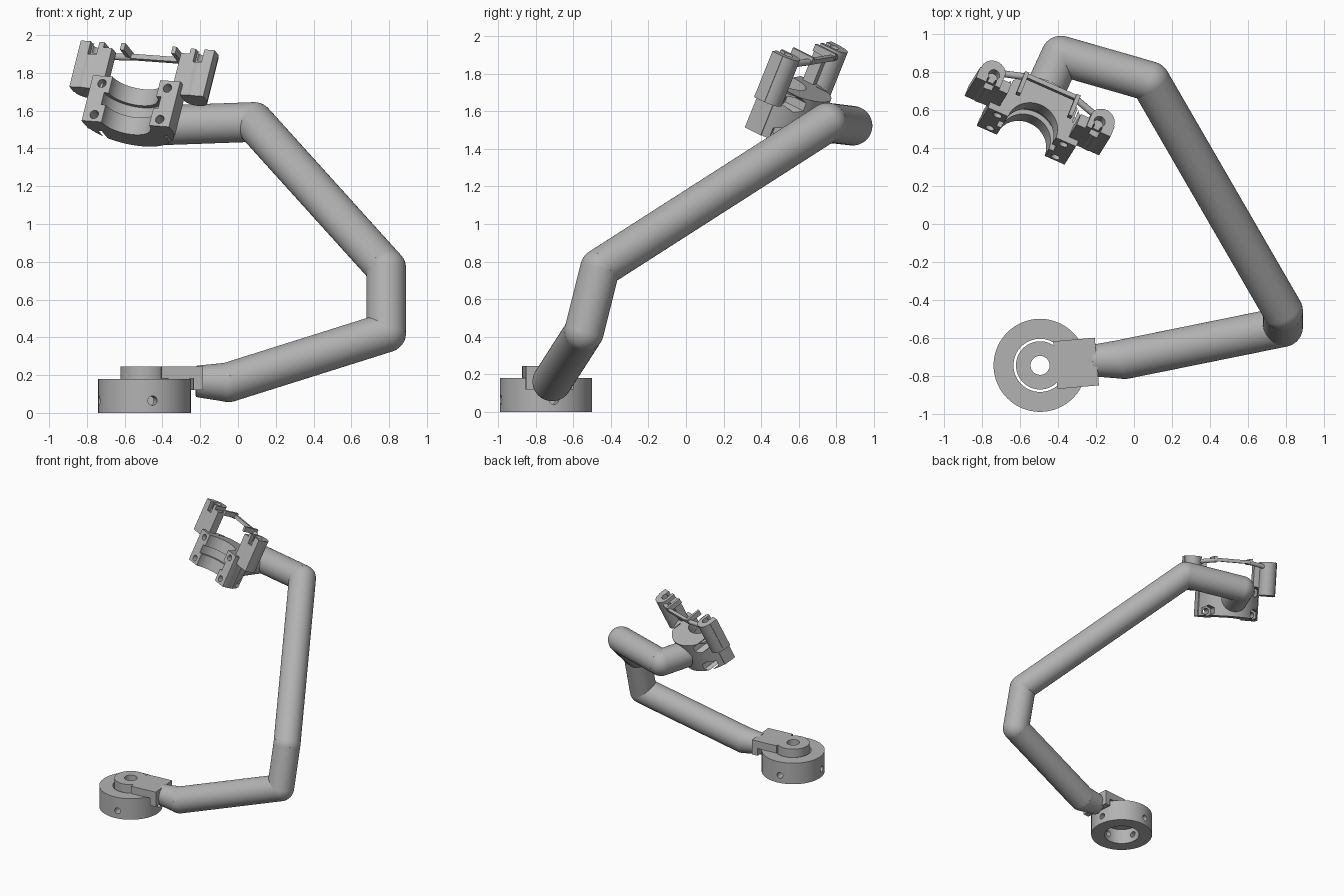
import bpy, bmesh, math
from mathutils import Vector, Matrix

cube = bpy.data.objects.get("Cube")
if cube:
    bpy.data.objects.remove(cube, do_unlink=True)

grey = bpy.data.materials.new("plain grey")
grey.use_nodes = True
COLOR = (0.45, 0.45, 0.45, 1)
grey.diffuse_color = COLOR
grey.node_tree.nodes["Principled BSDF"].inputs["Base Color"].default_value = COLOR

# Clamp frame: x across, y to the back, z along the bore
AXIS = Vector((0.226, 0.362, 0.904)).normalized()
ACROSS = Vector((0.911, -0.403, -0.067))
ACROSS = (ACROSS - AXIS * ACROSS.dot(AXIS)).normalized()
BACK = AXIS.cross(ACROSS)
CLAMP = Matrix((ACROSS, BACK, AXIS)).transposed().to_4x4()
CLAMP.translation = (-0.597, 0.415, 1.531)
WORLD = Matrix.Identity(4)


def finish(name, bm, frame=WORLD):
    bmesh.ops.recalc_face_normals(bm, faces=bm.faces)
    mesh = bpy.data.meshes.new(name)
    bm.to_mesh(mesh)
    bm.free()
    mesh.transform(frame)
    mesh.materials.append(grey)
    ob = bpy.data.objects.new(name, mesh)
    bpy.context.collection.objects.link(ob)
    return ob


def box(name, low, high, frame=WORLD):
    low, high = Vector(low), Vector(high)
    bm = bmesh.new()
    bmesh.ops.create_cube(bm, size=1)
    bmesh.ops.scale(bm, vec=high - low, verts=bm.verts)
    bmesh.ops.translate(bm, vec=(low + high) / 2, verts=bm.verts)
    return finish(name, bm, frame)


def rod(name, start, end, r1, r2=None, frame=WORLD, sides=48):
    start, end = Vector(start), Vector(end)
    way = end - start
    place = Matrix.Translation((start + end) / 2) @ way.to_track_quat("Z", "Y").to_matrix().to_4x4()
    bm = bmesh.new()
    bmesh.ops.create_cone(bm, cap_ends=True, segments=sides, radius1=r1,
                          radius2=r1 if r2 is None else r2, depth=way.length, matrix=place)
    return finish(name, bm, frame)


def ball(name, centre, radius):
    bm = bmesh.new()
    bmesh.ops.create_uvsphere(bm, u_segments=40, v_segments=24, radius=radius,
                              matrix=Matrix.Translation(centre))
    return finish(name, bm)


def combine(ob, others, operation="DIFFERENCE"):
    for other in others:
        mod = ob.modifiers.new("cut", "BOOLEAN")
        mod.operation, mod.solver, mod.object = operation, "EXACT", other
        bpy.context.view_layer.update()
        mesh = bpy.data.meshes.new_from_object(
            ob.evaluated_get(bpy.context.evaluated_depsgraph_get()))
        ob.modifiers.clear()
        ob.data = mesh
        bpy.data.objects.remove(other, do_unlink=True)
    return ob


# Base ring with screw holes, and the hub turning inside it
cx, cy = -0.495, -0.745
base = rod("base_ring", (cx, cy, 0), (cx, cy, 0.18), 0.245, sides=96)
cutters = [rod("bore", (cx, cy, -0.1), (cx, cy, 0.3), 0.14, sides=96)]
for angle in (10, 100, 190, 280):
    a = math.radians(angle)
    out = Vector((math.cos(a), math.sin(a), 0))
    mid = Vector((cx, cy, 0.065))
    cutters.append(rod("screw_hole", mid + out * 0.1, mid + out * 0.3, 0.025, sides=24))
combine(base, cutters)
hub = rod("hub", (cx, cy, 0.12), (cx, cy, 0.245), 0.127, sides=96)

# Bracket from the hub to the arm
turn = Matrix.Translation((cx, cy, 0)) @ Matrix.Rotation(math.radians(5), 4, "Z")
bracket = box("bracket", (0.08, -0.132, 0.182), (0.3, 0.12, 0.245), turn)
box("bracket_lip", (0.25, -0.132, 0.12), (0.3, 0.12, 0.185), turn)
combine(hub, [rod("hole", (cx, cy, 0), (cx, cy, 0.4), 0.05)])

# Bent tubular arm
R = 0.105
path = [(-0.05, -0.712, 0.162), (0.785, -0.543, 0.425), (0.785, -0.458, 0.765),
        (0.085, 0.752, 1.54), (-0.385, 0.887, 1.523), (-0.478, 0.685, 1.545)]
rod("arm_stub", (-0.22, -0.72, 0.167), path[0], 0.083, R)
for i, (p, q) in enumerate(zip(path, path[1:])):
    rod(f"arm_tube_{i + 1}", p, q, R)
    ball(f"arm_elbow_{i + 1}", p, R)

# Half-ring clamp body
H = 0.265
body = rod("clamp_body", (0, 0.03, 0), (0, 0.03, H), 0.255, frame=CLAMP, sides=96)
feet = box("feet", (-0.252, 0, 0), (0.252, 0.1, H), CLAMP)
combine(body, [feet], "UNION")
cutters = [box("front_cut", (-0.4, -0.4, -0.1), (0.4, 0, 0.5), CLAMP),
           rod("bore", (0, 0, -0.1), (0, 0, 0.5), 0.138, frame=CLAMP, sides=96),
           rod("groove", (0, 0, 0.1), (0, 0, 0.17), 0.165, frame=CLAMP, sides=96)]
for x in (-0.19, 0.19):
    for z in (0.04, 0.222):
        cutters.append(rod("bolt_hole", (x, -0.1, z), (x, 0.4, z), 0.024, frame=CLAMP, sides=24))
        cutters.append(rod("nut_pocket", (x, 0.12, z), (x, 0.4, z), 0.045, frame=CLAMP, sides=6))
combine(body, cutters)

# Side posts: plate with a rounded back, notched at the top
for side, s in (("left", 1), ("right", -1)):
    def span(name, x1, x2, y1, y2, z1, z2):
        xs = sorted((s * x1, s * x2))
        return box(name, (xs[0], y1, z1), (xs[1], y2, z2), CLAMP)
    post = span(f"{side}_post", 0.2, 0.388, 0.035, 0.1, 0.205, 0.475)
    combine(post, [rod("round_back", (s * 0.315, 0.1, 0.205), (s * 0.315, 0.1, 0.475),
                       0.068, frame=CLAMP)], "UNION")
    combine(post, [span("step", 0.1, 0.25, 0, 0.3, 0.445, 0.6),
                   span("slot", 0.28, 0.33, 0, 0.065, 0.4, 0.6),
                   rod("pin_hole", (s * 0.305, 0.09, 0.42), (s * 0.305, 0.09, 0.6),
                       0.03, frame=CLAMP, sides=24)])
    # Thin arm and lever at each end of the cross bar
    rod(f"{side}_link", (s * 0.14, 0.165, 0.455), (s * 0.28, 0.13, 0.435), 0.018,
        frame=CLAMP, sides=16)
    span(f"{side}_lever", 0.137, 0.16, 0.05, 0.18, 0.445, 0.485)

box("cross_bar", (-0.16, 0.155, 0.445), (0.16, 0.18, 0.472), CLAMP)

# Smooth curved sides, keep the edges crisp
bpy.ops.object.select_all(action="DESELECT")
for ob in bpy.context.collection.objects:
    if ob.type == "MESH" and ob.data.materials and ob.data.materials[0] == grey:
        ob.select_set(True)
        bpy.context.view_layer.objects.active = ob
bpy.ops.object.shade_smooth_by_angle(angle=math.radians(32))
